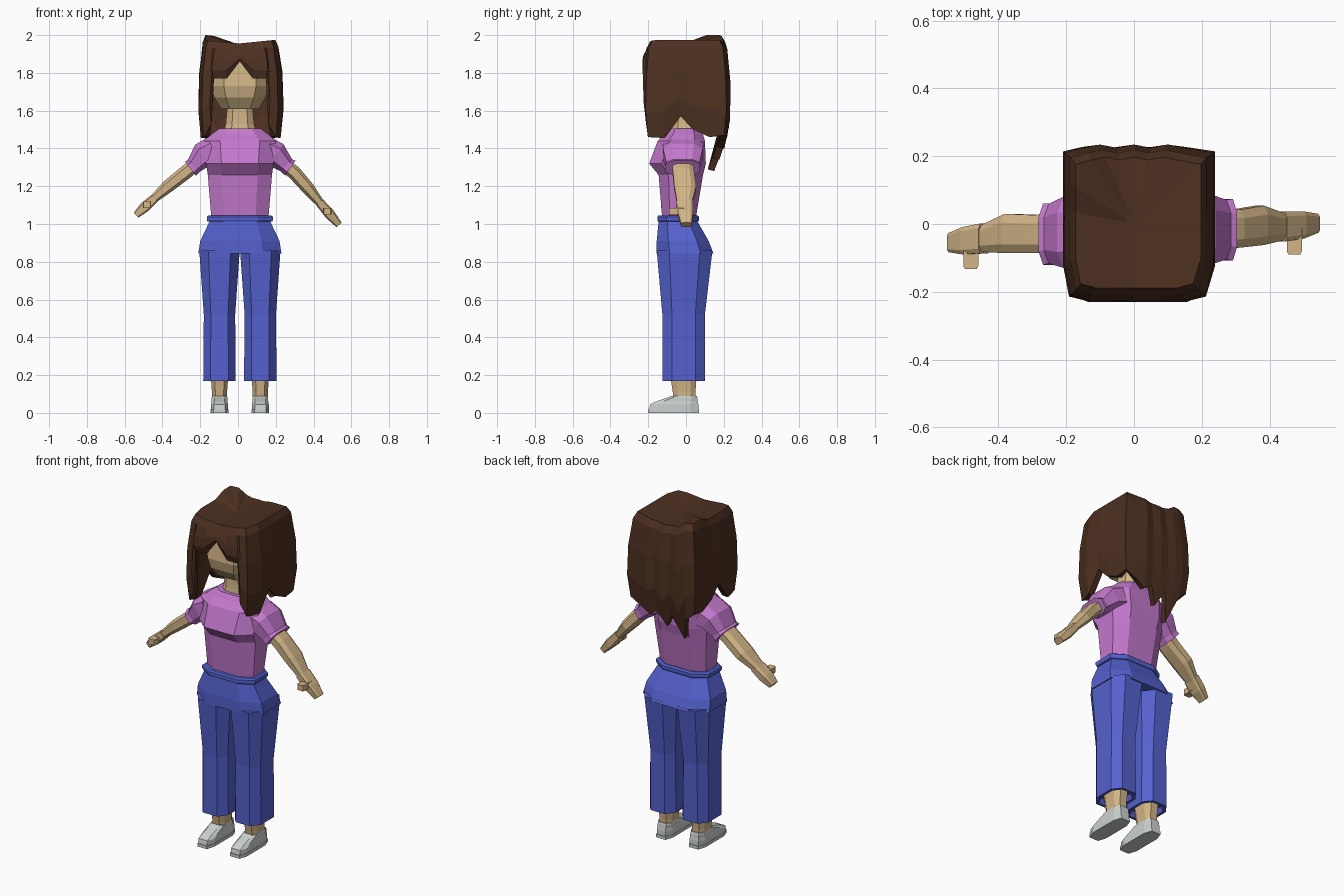
import bpy, bmesh
from mathutils import Vector

if "Cube" in bpy.data.objects:
    bpy.data.objects.remove(bpy.data.objects["Cube"])


def material(name, red, green, blue):
    result = bpy.data.materials.new(name)
    result.use_nodes = True
    colour = (red, green, blue, 1)
    result.diffuse_color = colour
    result.node_tree.nodes["Principled BSDF"].inputs["Base Color"].default_value = colour
    return result


SKIN = material("skin", .64, .46, .24)
SHIRT = material("orchid shirt", .55, .19, .61)
DENIM = material("blue trousers", .09, .12, .62)
HAIR = material("dark brown hair", .075, .03, .015)
SHOE = material("pale grey shoe", .6, .64, .63)
MIDDLE = .01  # the body stands a little off the centre line


def loft(name, rings, surface, cap_end=True):
    """Skin a list of equal-length point rings into a flat-shaded mesh."""
    bm = bmesh.new()
    loops = [[bm.verts.new(point) for point in ring] for ring in rings]
    for lower, upper in zip(loops, loops[1:]):
        for i in range(len(lower)):
            bm.faces.new((lower[i - 1], lower[i], upper[i], upper[i - 1]))
    bm.faces.new(loops[0])
    if cap_end:
        bm.faces.new(loops[-1])
    bmesh.ops.recalc_face_normals(bm, faces=bm.faces)
    mesh = bpy.data.meshes.new(name)
    bm.to_mesh(mesh)
    bm.free()
    mesh.materials.append(surface)
    part = bpy.data.objects.new(name, mesh)
    bpy.context.collection.objects.link(part)
    return part


def chamfered(width, depth, cut):
    """Corners of a chamfered rectangle, given its half width and half depth."""
    short_width, short_depth = width * (1 - cut), depth * (1 - cut)
    half = [(width, -short_depth), (width, short_depth), (short_width, depth), (-short_width, depth)]
    return half + [(-u, -v) for u, v in half]


def stack(name, surface, levels, centre=MIDDLE, cut=.45):
    """Loft horizontal sections given as (height, half width, front, back)."""
    rings = []
    for height, width, front, back in levels:
        middle = Vector((centre, (front + back) / 2, height))
        rings.append([middle + Vector((u, v, 0))
                      for u, v in chamfered(width, (back - front) / 2, cut)])
    return loft(name, rings, surface)


def limb(name, surface, path, cut=.45):
    """Loft sections square to a path of (point, half thickness, half depth)."""
    rings = []
    for i, (point, thickness, depth) in enumerate(path):
        before, after = path[max(i - 1, 0)][0], path[min(i + 1, len(path) - 1)][0]
        up = (after - before).cross(Vector((0, 1, 0))).normalized()
        rings.append([point + up * u + Vector((0, v, 0))
                      for u, v in chamfered(thickness, depth, cut)])
    return loft(name, rings, surface)


# Torso, neck and head
stack("shirt_body", SHIRT, [
    (1.02, .15, -.125, .05), (1.26, .17, -.145, .09), (1.32, .178, -.195, .105),
    (1.44, .19, -.15, .1), (1.475, .15, -.115, .09), (1.505, .11, -.095, .075)])
stack("neck", SKIN, [(1.46, .09, -.08, .06), (1.53, .075, -.07, .055), (1.64, .065, -.065, .06)])
stack("head", SKIN, [
    (1.61, .1, -.12, .09), (1.67, .135, -.165, .14), (1.73, .155, -.18, .16),
    (1.84, .155, -.17, .165), (1.93, .125, -.14, .13)])

# Waistband and hips
stack("waistband", DENIM, [
    (1.012, .17, -.148, .065), (1.02, .175, -.152, .07),
    (1.038, .175, -.152, .07), (1.046, .165, -.145, .06)])
stack("hips", DENIM, [(.845, .22, -.155, .145), (.91, .21, -.155, .12), (1.015, .16, -.145, .06)])

# Legs with hollow hems, ankles and shoes
for side, sign in (("right", -1), ("left", 1)):
    centre = MIDDLE + sign * .108
    stack(side + "_trouser_leg", DENIM, [
        (.2, .06, -.095, .07), (.17, .07, -.11, .085), (.17, .086, -.125, .1),
        (.52, .083, -.125, .1), (.86, .107, -.155, .14)], centre)
    stack(side + "_ankle", SKIN, [
        (.07, .04, -.065, .05), (.11, .04, -.07, .05), (.24, .05, -.09, .06)], centre)
    stack(side + "_shoe", SHOE, [
        (.018, .045, -.195, .065), (.045, .045, -.19, .065), (.062, .042, -.155, .062),
        (.08, .042, -.1, .06), (.09, .04, -.075, .057)], centre, .35)
    stack(side + "_sole", SHOE, [(0, .047, -.2, .07), (.018, .047, -.2, .07)], centre, .35)


def arm(side, *joints):
    """Build a sleeve, arm, hand and thumb along five joints."""
    shoulder, cuff, elbow, wrist, tip = map(Vector, joints)
    bulge = shoulder.lerp(cuff, .45) + Vector((0, 0, .02))
    limb(side + "_sleeve", SHIRT, [
        (shoulder, .075, .108), (bulge, .068, .105),
        (shoulder.lerp(cuff, .85), .044, .088), (cuff, .048, .091)])
    limb(side + "_arm", SKIN, [
        (shoulder.lerp(cuff, .6), .035, .06), (cuff.lerp(elbow, .25), .037, .056),
        (elbow, .034, .058), (wrist, .022, .038)])
    limb(side + "_hand", SKIN, [
        (wrist.lerp(elbow, .1), .024, .044), (wrist.lerp(tip, .5), .028, .04),
        (tip, .018, .028)], .3)
    thumb = wrist.lerp(tip, .35)
    front = thumb.y - .085
    stack(side + "_thumb", SKIN, [
        (thumb.z - .017, .022, front, thumb.y), (thumb.z + .017, .022, front, thumb.y)],
        thumb.x, .2)


arm("right", (-.13, -.02, 1.39), (-.252, -.03, 1.293), (-.37, -.028, 1.2),
    (-.45, -.044, 1.13), (-.54, -.055, 1.047))
arm("left", (.14, -.015, 1.39), (.277, -.017, 1.296), (.37, -.004, 1.19),
    (.44, -.008, 1.105), (.535, .002, .995))


# Hair: columns running around the head as (x, y, tip height)
def side_columns(sign):
    lock = [(MIDDLE + sign * .157, -.22, 1.53), (MIDDLE + sign * .198, -.21, 1.46)]
    strands = [(-.12, 1.455), (-.03, 1.57), (.04, 1.5), (.13, 1.46), (.21, 1.47)]
    return lock + [(.015 + sign * .22, y, tip) for y, tip in strands]


fringe = [(MIDDLE + .072 * i, -.225, 1.77 if i else 1.86) for i in range(-2, 3)]
back = [(.15 - .05 * i, .225 + .01 * (i % 2), 1.43 - .03 * i * (i % 2)) for i in range(7)]
columns = fringe + side_columns(1) + back + side_columns(-1)[::-1]


def crown(x, y):
    """The top dips along the middle and peaks at the back right corner."""
    peak = .028 if x < -.1 and y > .1 else 0
    return 1.955 + abs(x) / 10 + peak


rings = [
    [(x / 10, y / 10, 1.955) for x, y, tip in columns],
    [(x * .84, y * .84, crown(x * .84, y)) for x, y, tip in columns],
    [(x * .91, y * .93, crown(x, y) - .04) for x, y, tip in columns]]
for fall, spread in ((.3, 1), (.7, 1.02), (1, .96)):
    ring = []
    for x, y, tip in columns:
        # Long strands tuck in toward the back of the neck
        tuck = 1 - fall ** 4 * max(0, 1.45 - tip) * 2
        ring.append((x * spread, y * spread * tuck, 1.91 + (tip - 1.91) * fall))
    rings.append(ring)
shell = loft("hair", rings, HAIR, cap_end=False).modifiers.new("thickness", "SOLIDIFY")
shell.thickness = .035
shell.offset = -1
